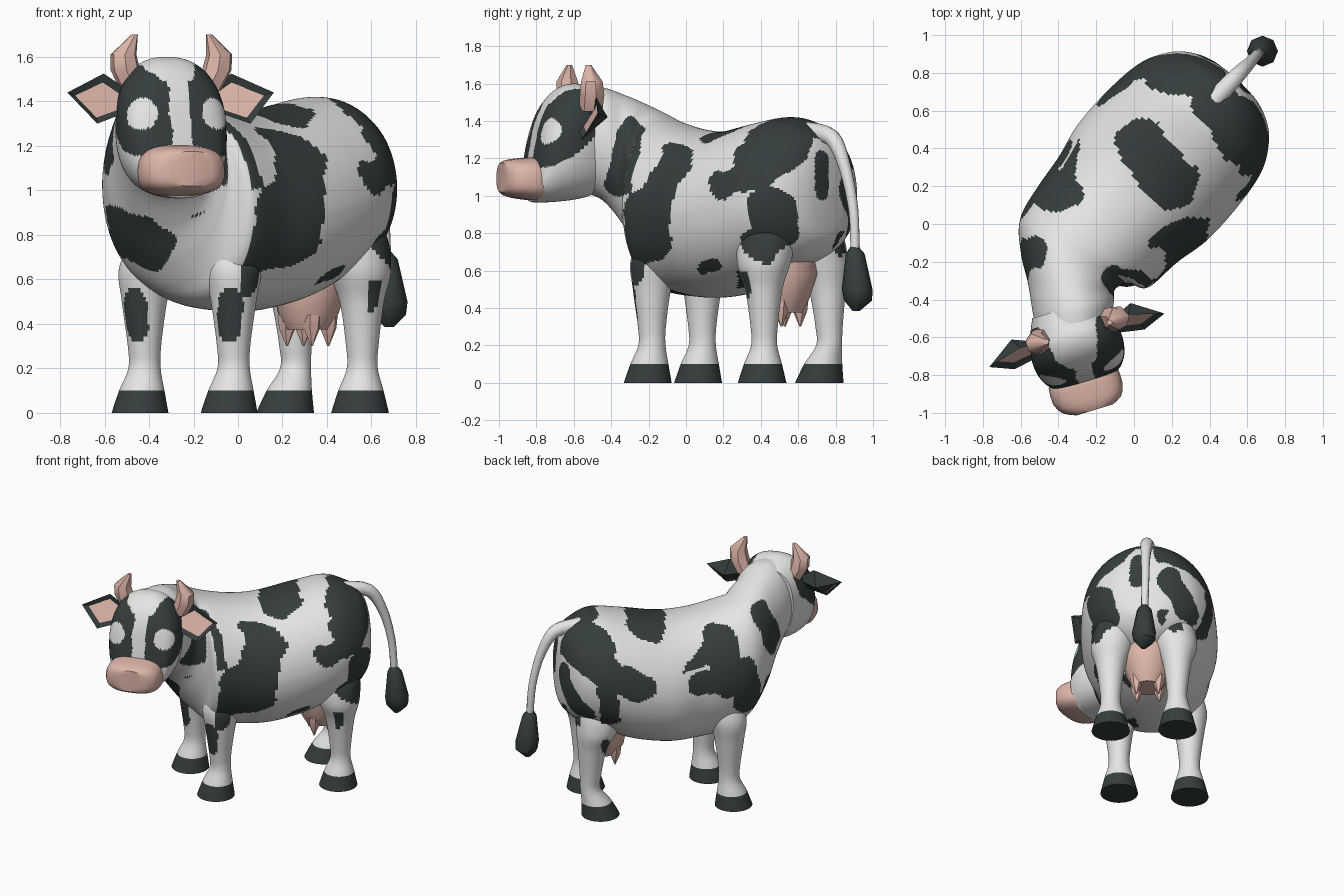
import bpy, bmesh, math
from mathutils import Vector, Matrix, noise

if "Cube" in bpy.data.objects:
    bpy.data.objects.remove(bpy.data.objects["Cube"])


def material(name, rgb):
    m = bpy.data.materials.new(name)
    m.diffuse_color = (*rgb, 1)
    m.use_nodes = True
    m.node_tree.nodes["Principled BSDF"].inputs["Base Color"].default_value = m.diffuse_color
    return m


MATS = [material("white_hide", (0.78, 0.78, 0.77)),
        material("black_hide", (0.036, 0.048, 0.047)),
        material("pink_skin", (0.74, 0.47, 0.40))]
WHITE, BLACK, PINK = 0, 1, 2

# Frames: the body stands diagonally, the head is turned towards the front
BODY = Matrix.Translation((-0.085, 0.077, 0)) @ Matrix.Rotation(math.radians(-42), 4, 'Z')
HEAD = Matrix.Translation((-0.32, -0.6, 0)) @ Matrix.Rotation(math.radians(17), 4, 'Z')
BODY_INV, HEAD_INV = BODY.inverted(), HEAD.inverted()

# Hide spots as capsules (a1, b1, a2, b2, radius) in the plane named
RIGHT = [(-.31, 1.31, -.35, 1.07, .07), (-.05, 1.2, -.16, .98, .08),      # y, z
         (-.21, .9, -.2, .76, .13), (-.25, .72, -.28, .58, .06),
         (.54, 1.28, .38, 1.17, .13), (.36, 1.12, .2, 1.06, .07),
         (.5, .86, .41, .75, .105),
         (.10, .62, .15, .62, .038), (.30, .57, .31, .5, .033),
         (.73, 1.2, .73, 1.0, .035), (.83, .78, .82, .72, .03)]
LEFT = [(.86, 1.27, .68, 1.15, .11), (.68, 1.13, .42, 1.02, .09),         # along body, z
        (.68, 1.0, .64, .8, .065), (-.14, 1.22, -.2, 1.0, .12),
        (.03, 1.0, -.25, 1.0, .08), (-.3, 1.05, -.33, .8, .1),
        (-.46, 1.38, -.54, 1.15, .07), (.66, .58, .65, .52, .035)]
TOP = [(.04, .42, .2, .22, .14), (.15, .78, .36, .76, .09),               # x, y
       (.42, .66, .58, .42, .115), (-.12, -.27, -.1, -.29, .06),
       (-.34, .47, -.37, .25, .06)]
FRONT = [(-.56, .83, -.38, .75, .1), (-.46, .5, -.45, .38, .06),          # x, z
         (-.04, .5, -.04, .38, .06)]
REAR = [(.33, .95, .28, .8, .09), (-.16, 1.05, -.27, .85, .085),          # across body, z
        (-.12, 1.24, -.1, 1.2, .03)]


def in_spots(a, b, spots, wobble):
    for a1, b1, a2, b2, r in spots:
        dx, dy = a2 - a1, b2 - b1
        t = ((a - a1) * dx + (b - b1) * dy) / (dx * dx + dy * dy + 1e-9)
        t = max(0, min(1, t))
        if math.hypot(a - a1 - t * dx, b - b1 - t * dy) < r + wobble:
            return True
    return False


def hide_rule(p, n):
    w = 0.025 * noise.noise(p * 9)
    q, m = BODY_INV @ p, BODY_INV.to_3x3() @ n
    black = ((n.x > 0.3 and in_spots(p.y, p.z, RIGHT, w))
             or (m.x < -0.1 and q.x < -0.05 and in_spots(q.y, q.z, LEFT, w))
             or (n.z > 0.42 and p.z > 0.9 and in_spots(p.x, p.y, TOP, w))
             or (n.y < -0.2 and in_spots(p.x, p.z, FRONT, w))
             or (m.y > 0.3 and q.y > 0.7 and in_spots(q.x, q.z, REAR, w)))
    return BLACK if black else WHITE


def leg_rule(p, n):
    return BLACK if p.z < 0.105 else hide_rule(p, n)


def head_rule(p, n):
    q = HEAD_INV @ p
    x, w = abs(q.x), 0.02 * noise.noise(p * 10)
    eye = Vector((x, q.y, q.z)) - Vector((0.17, -0.18, 1.34))
    if eye.length < 0.073 + w * 0.4:
        return WHITE
    if x > 0.05 + w and in_spots(q.y, q.z, [(-.22, 1.28, -.02, 1.43, .135)], w):
        return BLACK
    return WHITE


def smooth_rows(rows, k):
    """Catmull-Rom interpolation of tuples, k steps per span."""
    out = []
    for i in range(len(rows) - 1):
        r = [rows[max(i - 1, 0)], rows[i], rows[i + 1], rows[min(i + 2, len(rows) - 1)]]
        for j in range(k):
            t = j / k
            out.append(tuple(
                b + 0.5 * t * (c - a + t * (2 * a - 5 * b + 4 * c - d + t * (3 * (b - c) + d - a)))
                for a, b, c, d in zip(*r)))
    return out + [rows[-1]]


def finish(name, bm, rule, angle=45):
    bmesh.ops.recalc_face_normals(bm, faces=bm.faces)
    bm.normal_update()
    for f in bm.faces:
        f.smooth = True
        if rule is not None:
            f.material_index = rule(f.calc_center_median(), f.normal) if callable(rule) else rule
    me = bpy.data.meshes.new(name)
    bm.to_mesh(me)
    bm.free()
    for m in MATS:
        me.materials.append(m)
    me.set_sharp_from_angle(angle=math.radians(angle))
    ob = bpy.data.objects.new(name, me)
    bpy.context.scene.collection.objects.link(ob)


def skin(name, rings, frame, rule, angle=45):
    """Join rings of points into a closed surface."""
    bm = bmesh.new()
    loops = [[bm.verts.new(frame @ Vector(p)) for p in ring] for ring in rings]
    n = len(loops[0])
    for a, b in zip(loops, loops[1:]):
        for i in range(n):
            j = (i + 1) % n
            bm.faces.new((a[i], a[j], b[j], b[i]))
    bm.faces.new(loops[0])
    bm.faces.new(loops[-1])
    finish(name, bm, rule, angle)


def sections(name, rows, frame, rule, seg, k, power, taper=0.0):
    """Upright sections: x, y, yaw, half width, top z, bottom z."""
    rings = []
    for x, y, yaw, hw, zt, zb in smooth_rows(rows, k):
        ring, ya = [], math.radians(yaw)
        for i in range(seg):
            a = 2 * math.pi * i / seg
            c, s = math.cos(a), math.sin(a)
            px = hw * math.copysign(abs(c) ** (2 / power), c) * (1 - taper * max(s, 0))
            pz = (zt + zb) / 2 + (zt - zb) / 2 * math.copysign(abs(s) ** (2 / power), s)
            ring.append((x + px * math.cos(ya), y + px * math.sin(ya), pz))
        rings.append(ring)
    skin(name, rings, frame, rule)


def tube(name, rows, frame, rule, seg=8, k=1, across=False):
    """Round tube through rows of x, y, z, radius; level rings unless across."""
    rows = smooth_rows(rows, k)
    rings = []
    for i, (x, y, z, r) in enumerate(rows):
        a, b = rows[max(i - 1, 0)], rows[min(i + 1, len(rows) - 1)]
        q = (Vector(b[:3]) - Vector(a[:3])).to_track_quat('Z', 'X').to_matrix() if across else Matrix.Identity(3)
        rings.append([Vector((x, y, z)) + q @ Vector((r * math.cos(2 * math.pi * j / seg),
                                                      r * math.sin(2 * math.pi * j / seg), 0))
                      for j in range(seg)])
    skin(name, rings, frame, rule)


# Torso and neck in one sweep from rump to skull
sections("torso_and_neck", [
    (0, .935, 0, .02, 1.04, 1.0), (0, .92, 0, .16, 1.22, .8), (0, .875, 0, .27, 1.32, .72),
    (0, .80, 0, .355, 1.375, .66), (0, .66, 0, .43, 1.42, .60), (0, .45, 0, .46, 1.39, .51),
    (0, .2, 0, .46, 1.345, .46), (0, 0, 0, .42, 1.355, .46), (0, -.2, 0, .395, 1.40, .49),
    (-.02, -.32, 12, .335, 1.45, .57), (.03, -.40, 25, .28, 1.50, .69),
    (.09, -.47, 37, .23, 1.54, .84), (.178, -.55, 50, .215, 1.58, .98),
    (.27, -.64, 59, .2, 1.58, 1.02)], BODY, hide_rule, 250, 11, 2.15, 0.07)

# Legs with dark hooves: foot position, then z, radius, inward, share of rear shift
FRONT_LEG = [(0, .128, 0, 0), (.1, .102, 0, .4), (.2, .073, 0, 1), (.3, .075, 0, 1),
             (.5, .102, 0, 1), (.65, .128, .01, 1.3), (.78, .115, .05, 2.5), (.88, .05, .1, 4)]
REAR_LEG = [(0, .13, 0, 0), (.1, .102, 0, .4), (.2, .07, 0, 1), (.3, .073, 0, 1),
            (.5, .1, 0, .8), (.65, .145, .01, .3), (.82, .15, .055, 0), (1.0, .06, .12, 0)]
for name, x, y, shift, rows in (("front_left_leg", .222, -.179, .03, FRONT_LEG),
                                ("front_right_leg", -.256, -.247, .03, FRONT_LEG),
                                ("rear_left_leg", .25, .669, .015, REAR_LEG),
                                ("rear_right_leg", -.205, .671, .07, REAR_LEG)):
    tube(name, [(x - math.copysign(inw, x), y + shift * sh, z, r) for z, r, inw, sh in rows],
         BODY, leg_rule, 56, 8)

# Udder and teats
tube("udder", [(0, .61, .8, .16), (0, .61, .58, .175), (0, .6, .45, .14), (0, .6, .375, .1)],
     BODY, PINK, 12)
for x in (-.075, .075):
    for y in (.54, .65):
        tube("teat", [(x, y, .44, .045), (x, y, .38, .038), (x, y, .3, .004)], BODY, PINK, 6)

# Tail and tuft
I4 = Matrix.Identity(4)
tube("tail", [(.42, .65, 1.34, .055), (.54, .78, 1.31, .045), (.61, .85, 1.15, .033),
              (.65, .895, .92, .027), (.665, .905, .68, .025)], I4, WHITE, 10, 4, True)
tube("tail_tuft", [(.663, .9, .73, .02), (.668, .905, .69, .05), (.68, .915, .5, .082),
                   (.68, .92, .44, .075), (.68, .91, .385, .02)], I4, BLACK, 8)

# Head and muzzle
sections("head", [
    (0, .16, 0, .18, 1.55, 1.05), (0, .08, 0, .215, 1.58, 1.0), (0, 0, 0, .24, 1.60, .98),
    (0, -.08, 0, .248, 1.575, .97), (0, -.15, 0, .236, 1.505, .965), (0, -.2, 0, .21, 1.40, .965),
    (0, -.235, 0, .17, 1.25, .97), (0, -.25, 0, .1, 1.15, 1.02)], HEAD, head_rule, 160, 10, 2.4)
sections("muzzle", [
    (-.015, -.19, 0, .17, 1.18, .99), (-.015, -.22, 0, .19, 1.205, .975),
    (-.015, -.31, 0, .192, 1.2, .985), (-.01, -.37, 0, .16, 1.19, 1.0),
    (-.005, -.4, 0, .1, 1.175, 1.02)], HEAD, PINK, 32, 2, 3.2, .12)

# Horns and ears
for label, s in (("left", 1), ("right", -1)):
    tube(f"{label}_horn", [(.03 + s * .17, .035, 1.45, .065), (.03 + s * .215, .03, 1.54, .068),
                           (.03 + s * .225, .025, 1.61, .06), (.03 + s * .175, .02, 1.70, .015)],
         HEAD, PINK, 7)
    bm = bmesh.new()
    outline = [(.17, .02, 1.44), (.3, .03, 1.525), (.485, -.02, 1.44), (.36, -.07, 1.3), (.19, -.04, 1.36)]
    rim = [bm.verts.new(HEAD @ Vector((.012 + s * x, y, z))) for x, y, z in outline]
    back = bm.verts.new(HEAD @ Vector((.012 + s * .33, .085, 1.42)))
    front = bm.faces.new(rim)
    for a, b in zip(rim, rim[1:] + rim[:1]):
        bm.faces.new((a, b, back)).material_index = BLACK
    bmesh.ops.recalc_face_normals(bm, faces=bm.faces)
    ringed = bmesh.ops.inset_region(bm, faces=[front], thickness=.035, depth=-.02)
    for f in ringed["faces"]:
        f.material_index = BLACK
    front.material_index = PINK
    finish(f"{label}_ear", bm, None, 30)
